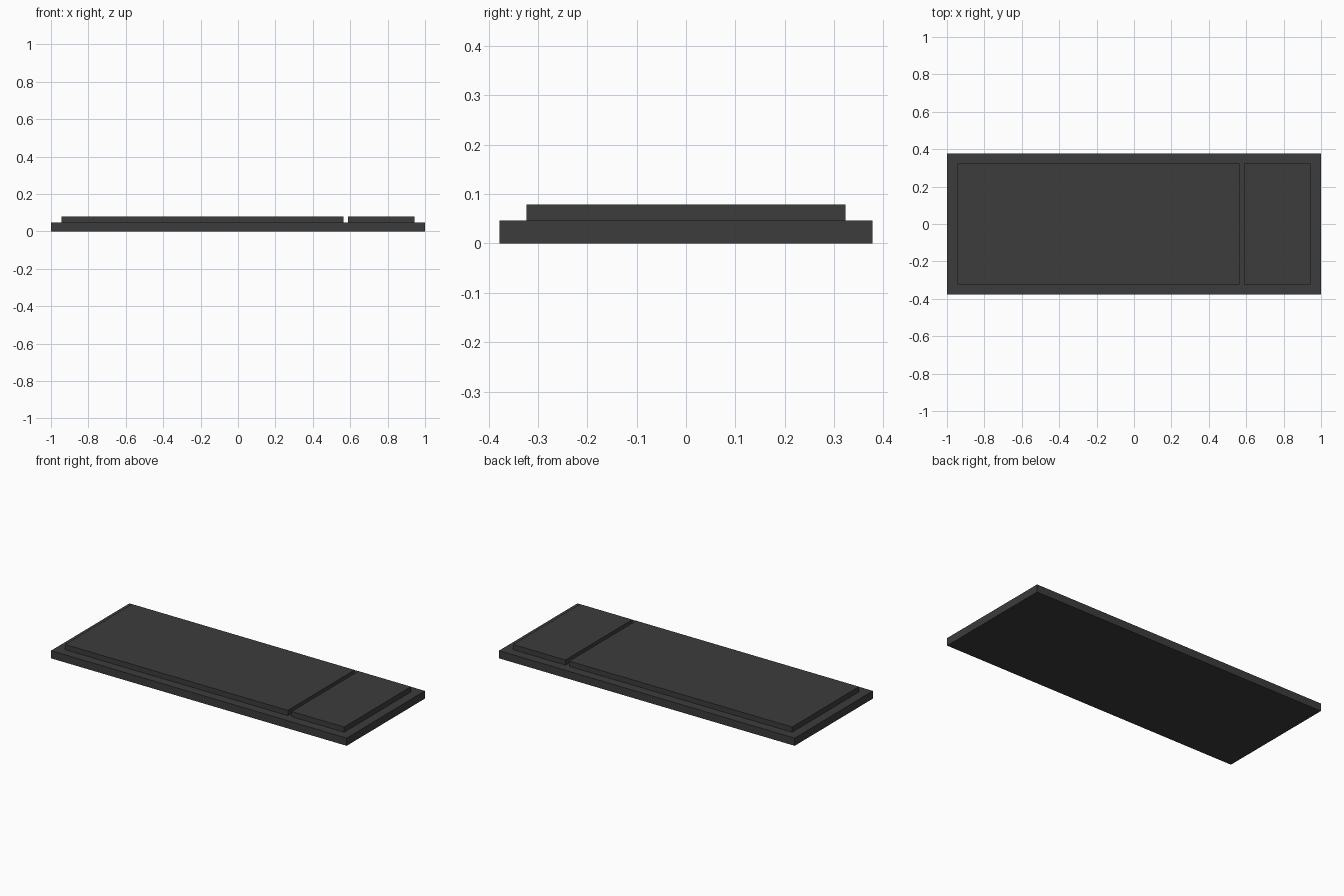
import bpy

if "Cube" in bpy.data.objects:
    bpy.data.objects.remove(bpy.data.objects["Cube"])

# Single dark grey colour
dark = bpy.data.materials.new("dark grey")
dark.diffuse_color = (0.045, 0.045, 0.045, 1)
dark.use_nodes = True
dark.node_tree.nodes["Principled BSDF"].inputs["Base Color"].default_value = dark.diffuse_color


def box(name, x0, x1, half_y, z0, z1):
    bpy.ops.mesh.primitive_cube_add(size=1, location=((x0 + x1) / 2, 0, (z0 + z1) / 2))
    ob = bpy.context.object
    ob.name = name
    ob.scale = (x1 - x0, 2 * half_y, z1 - z0)
    bpy.ops.object.transform_apply(location=False, rotation=False, scale=True)
    ob.data.materials.append(dark)
    return ob


BASE_TOP, TOP = 0.047, 0.079

# Base slab
box("base_slab", -1, 1, 0.378, 0, BASE_TOP)
# Raised panels separated by a narrow groove
box("large_panel", -0.944, 0.563, 0.323, BASE_TOP, TOP)
box("small_panel", 0.589, 0.944, 0.323, BASE_TOP, TOP)
